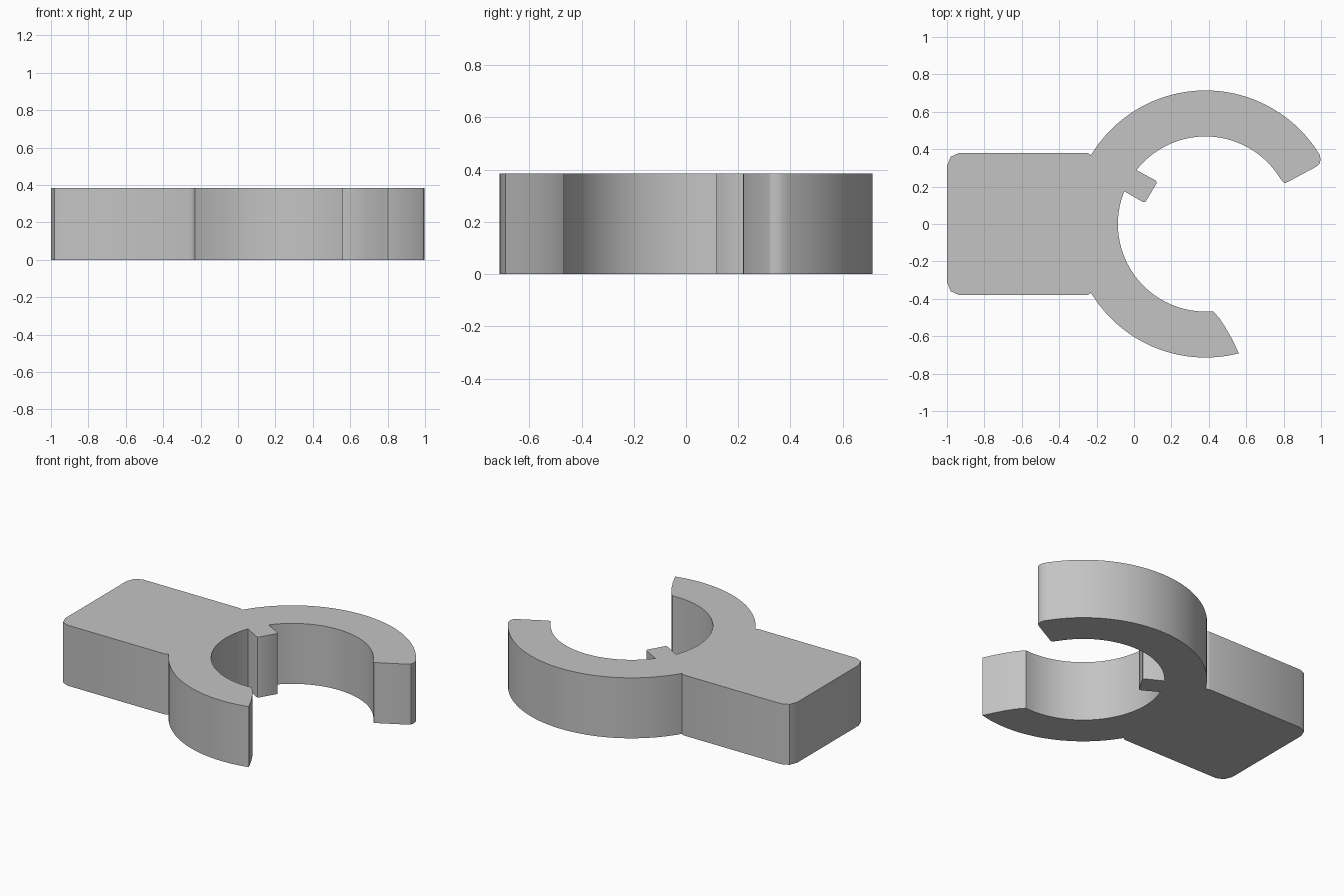
import bpy, bmesh
from math import radians, cos, sin

cube = bpy.data.objects.get("Cube")
if cube:
    bpy.data.objects.remove(cube, do_unlink=True)

HEIGHT = 0.385
CENTRE_X = 0.382
OUTER, INNER = 0.714, 0.468


def arc(radius, start, end, step=2.5):
    """Points on the ring, from one angle to another in degrees."""
    n = max(2, round(abs(end - start) / step))
    return [(CENTRE_X + radius * cos(radians(start + (end - start) * i / n)),
             radius * sin(radians(start + (end - start) * i / n)))
            for i in range(n + 1)]


# Half of the block outline, from the end face to the ring
block = [(-1, 0.31), (-0.98, 0.36), (-0.935, 0.38), (-0.255, 0.38), (-0.24, 0.376)]
# Rounded tip of the long jaw
long_tip = [(0.998, 0.345), (0.992, 0.322), (0.975, 0.307),
            (0.815, 0.221), (0.803, 0.219), (0.793, 0.229)]
# Locating tab inside the ring
tab = [(0.045, 0.119), (0.056, 0.116), (0.064, 0.122),
       (0.119, 0.215), (0.121, 0.226), (0.115, 0.233)]
# Curved tip of the short jaw
short_tip = [(0.43, -0.474), (0.457, -0.505), (0.49, -0.555), (0.525, -0.617)]

outline = (block
           + arc(OUTER, 149, 31.2) + long_tip
           + arc(INNER, 32.5, 142) + tab[::-1]
           + arc(INNER, 158, 275) + short_tip
           + arc(OUTER, 284.5, 211)
           + [(x, -y) for x, y in reversed(block)])

# Extrude the outline into a solid
bm = bmesh.new()
base = bm.faces.new([bm.verts.new((x, y, 0)) for x, y in outline])
result = bmesh.ops.extrude_face_region(bm, geom=[base], use_keep_orig=True)
top = [v for v in result["geom"] if isinstance(v, bmesh.types.BMVert)]
bmesh.ops.translate(bm, verts=top, vec=(0, 0, HEIGHT))
bmesh.ops.recalc_face_normals(bm, faces=bm.faces)
mesh = bpy.data.meshes.new("clip_body")
bm.to_mesh(mesh)
bm.free()

clip = bpy.data.objects.new("clip_body", mesh)
bpy.context.collection.objects.link(clip)

# Plain grey material
grey = bpy.data.materials.new("plain_grey")
grey.use_nodes = True
colour = (0.55, 0.55, 0.55, 1)
grey.diffuse_color = colour
grey.node_tree.nodes["Principled BSDF"].inputs["Base Color"].default_value = colour
mesh.materials.append(grey)

bpy.ops.object.select_all(action='DESELECT')
clip.select_set(True)
bpy.context.view_layer.objects.active = clip
bpy.ops.object.shade_smooth_by_angle(angle=radians(30))
